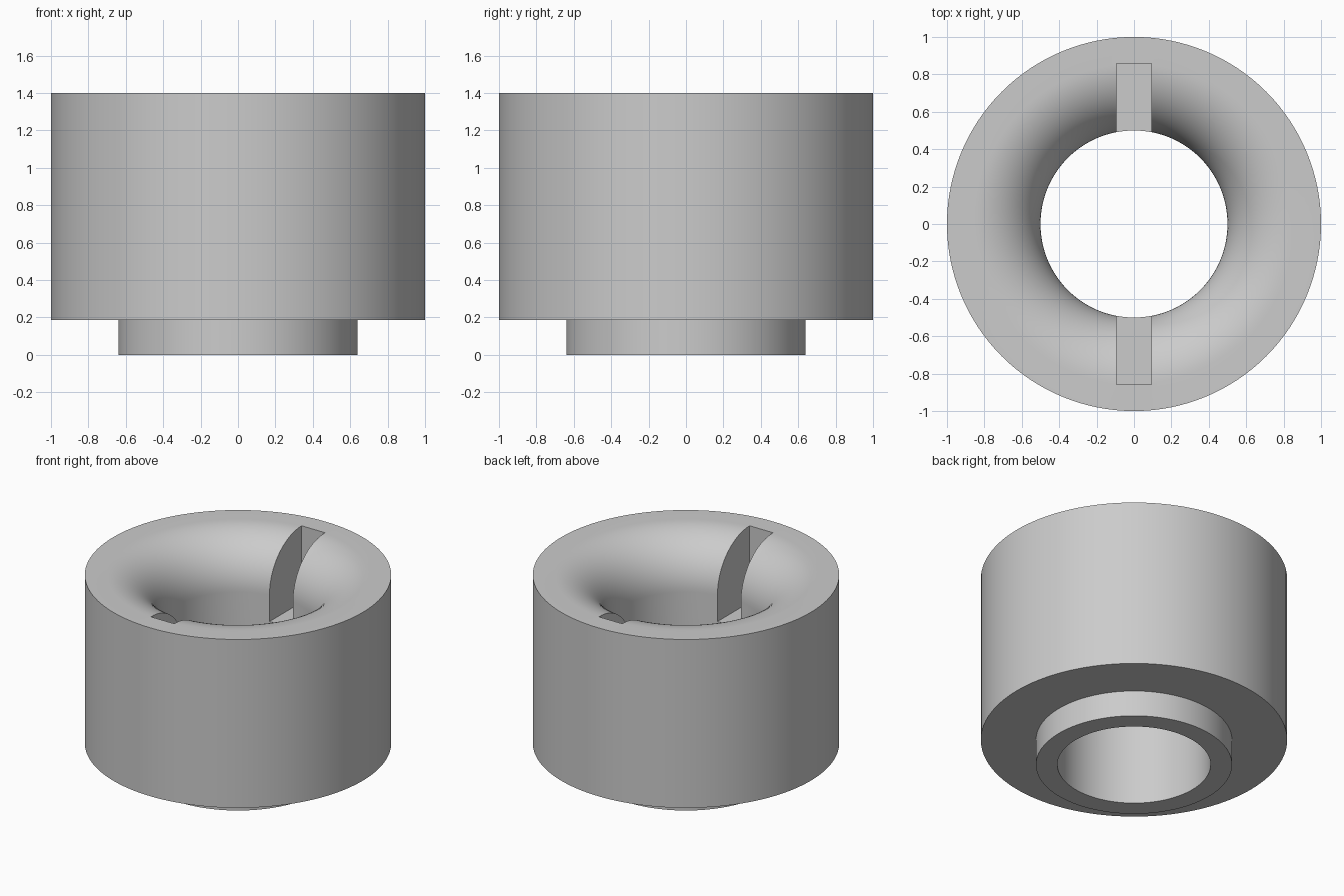
import bpy
import bmesh
import math
from mathutils import Matrix, Vector

# Remove the default cube
default_cube = bpy.data.objects.get("Cube")
if default_cube:
    bpy.data.objects.remove(default_cube)

SEGMENTS = 128
HEIGHT, STEP = 1.4, 0.187          # overall height, collar height
OUTER, COLLAR, BORE = 1.0, 0.64, 0.5
FILLET = 0.357                     # rounded mouth of the bore
SLOT_WIDTH, SLOT_REACH, SLOT_FLOOR = 0.186, 0.858, 0.85

# Single flat grey
grey = bpy.data.materials.new("light_grey")
grey.use_nodes = True
colour = (0.6, 0.6, 0.6, 1)
grey.diffuse_color = colour
grey.node_tree.nodes["Principled BSDF"].inputs["Base Color"].default_value = colour


def add_object(name, bm):
    bmesh.ops.recalc_face_normals(bm, faces=bm.faces)
    mesh = bpy.data.meshes.new(name)
    bm.to_mesh(mesh)
    bm.free()
    mesh.materials.append(grey)
    obj = bpy.data.objects.new(name, mesh)
    bpy.context.collection.objects.link(obj)
    return obj


def lathe(name, profile):
    """Revolve a closed (radius, height) outline around z."""
    bm = bmesh.new()
    verts = [bm.verts.new((r, 0, z)) for r, z in profile]
    edges = [bm.edges.new((a, b)) for a, b in zip(verts, verts[1:] + verts[:1])]
    bmesh.ops.spin(bm, geom=verts + edges, cent=(0, 0, 0), axis=(0, 0, 1),
                   angle=math.tau, steps=SEGMENTS, use_merge=True)
    bmesh.ops.remove_doubles(bm, verts=bm.verts, dist=1e-5)
    return add_object(name, bm)


# Body: stepped ring with a bell-mouthed bore
ARC_STEPS = 20
arc = []
for i in range(ARC_STEPS + 1):
    a = math.pi / 2 * i / ARC_STEPS
    arc.append((BORE + FILLET * (1 - math.sin(a)),
                HEIGHT - FILLET * (1 - math.cos(a))))
outline = [(BORE, 0), (COLLAR, 0), (COLLAR, STEP), (OUTER, STEP), (OUTER, HEIGHT)]
body = lathe("bushing_body", outline + arc)

# Cutter: one bar across the mouth makes both opposing slots
bm = bmesh.new()
top = HEIGHT + 0.2
size = Vector((SLOT_WIDTH, 2 * SLOT_REACH, top - SLOT_FLOOR))
centre = Vector((0, 0, (top + SLOT_FLOOR) / 2))
bmesh.ops.create_cube(bm, size=1,
                      matrix=Matrix.Translation(centre) @ Matrix.Diagonal(size).to_4x4())
cutter = add_object("slot_cutter", bm)
cutter.hide_render = True

cut = body.modifiers.new("slots", 'BOOLEAN')
cut.operation = 'DIFFERENCE'
cut.solver = 'EXACT'
cut.object = cutter

# Apply the cut, discard the cutter and smooth the round surfaces
bpy.ops.object.select_all(action='DESELECT')
bpy.context.view_layer.objects.active = body
body.select_set(True)
bpy.ops.object.modifier_apply(modifier=cut.name)
bpy.data.objects.remove(cutter)
bpy.ops.object.shade_smooth_by_angle(angle=math.radians(30))
